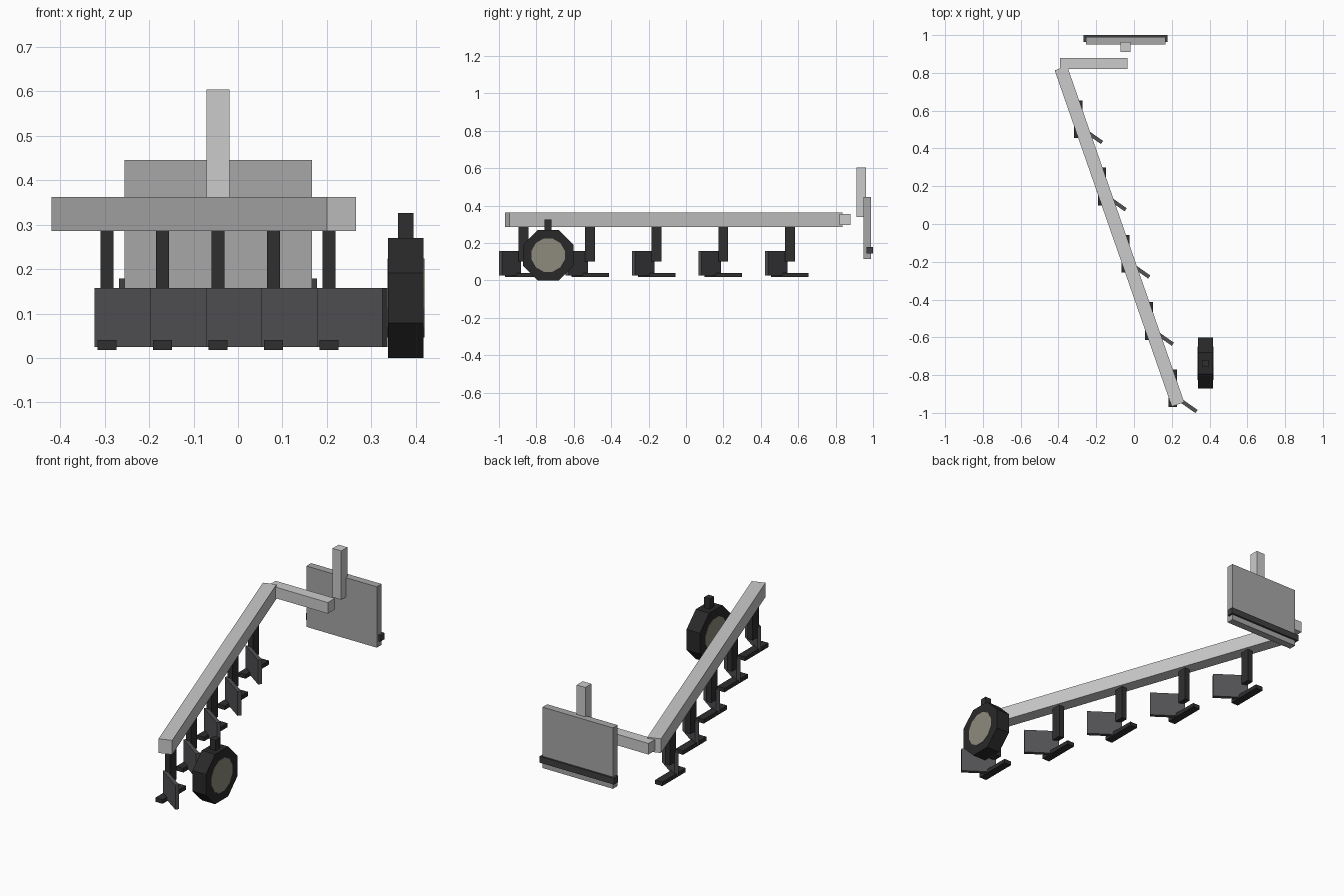
import bpy
import bmesh
from math import atan2, cos, hypot, pi, radians
from mathutils import Matrix

cube = bpy.data.objects.get("Cube")
if cube:
    bpy.data.objects.remove(cube, do_unlink=True)


def material(name, r, g, b):
    m = bpy.data.materials.new(name)
    m.use_nodes = True
    m.diffuse_color = (r, g, b, 1)
    m.node_tree.nodes["Principled BSDF"].inputs["Base Color"].default_value = (r, g, b, 1)
    return m


LIGHT = material("light grey steel", 0.6, 0.6, 0.6)
GREY = material("mid grey plate", 0.39, 0.39, 0.39)
BAR = material("charcoal bar", 0.05, 0.05, 0.05)
BLACK = material("black iron", 0.028, 0.028, 0.028)
BLADE = material("blue grey blade", 0.085, 0.083, 0.09)
RUBBER = material("black rubber", 0.022, 0.022, 0.022)
HUB = material("beige hub", 0.27, 0.26, 0.2)


def finish(name, bm, mat):
    mesh = bpy.data.meshes.new(name)
    bm.to_mesh(mesh)
    bm.free()
    mesh.materials.append(mat)
    ob = bpy.data.objects.new(name, mesh)
    bpy.context.collection.objects.link(ob)
    return ob


def box(name, centre, size, mat, turn=0):
    bm = bmesh.new()
    bmesh.ops.create_cube(bm, size=1, matrix=Matrix.Diagonal((*size, 1)))
    ob = finish(name, bm, mat)
    ob.location = centre
    ob.rotation_euler.z = turn
    return ob


def disc(name, centre, sides, radius, width, mat):
    # Prism lying along x, with flats at the top and bottom
    bm = bmesh.new()
    turn = Matrix.Rotation(pi / 2, 4, 'Y') @ Matrix.Rotation(pi / sides, 4, 'Z')
    bmesh.ops.create_cone(bm, cap_ends=True, segments=sides, radius1=radius,
                          radius2=radius, depth=width, matrix=turn)
    ob = finish(name, bm, mat)
    ob.location = centre
    return ob


# Diagonal main beam
run_x, run_y = 0.62, -1.78
box("main_beam", (-0.077, -0.065, 0.324), (hypot(run_x, run_y), 0.07, 0.077),
    LIGHT, atan2(run_y, run_x))

# Rear hitch arm, post and plate
box("hitch_arm", (-0.213, 0.85, 0.325), (0.355, 0.06, 0.06), LIGHT)
box("hitch_post", (-0.045, 0.937, 0.472), (0.052, 0.052, 0.265), LIGHT)
box("hitch_plate", (-0.044, 0.97, 0.28), (0.422, 0.04, 0.33), GREY)
box("plate_bar", (-0.045, 0.982, 0.162), (0.446, 0.036, 0.034), BAR)

# Five plough bodies hung along the beam
for i in range(5):
    x, y = -0.295 + 0.125 * i, 0.555 - 0.356 * i
    n = str(i + 1)
    box("shank_" + n, (x, y, 0.195), (0.03, 0.053, 0.19), BLACK)
    box("mouldboard_" + n, (x + 0.052, y - 0.072, 0.091), (0.18, 0.02, 0.132),
        BLADE, radians(-35))
    box("foot_" + n, (x, y, 0.029), (0.043, 0.2, 0.022), BLACK)

# Depth wheel
wheel = (0.378, -0.737, 0.135)
disc("depth_wheel_tyre", wheel, 8, 0.135 / cos(pi / 8), 0.08, RUBBER)
disc("depth_wheel_hub", wheel, 12, 0.092, 0.084, HUB)
box("wheel_bracket", (0.378, -0.738, 0.293), (0.035, 0.036, 0.066), BLACK)
